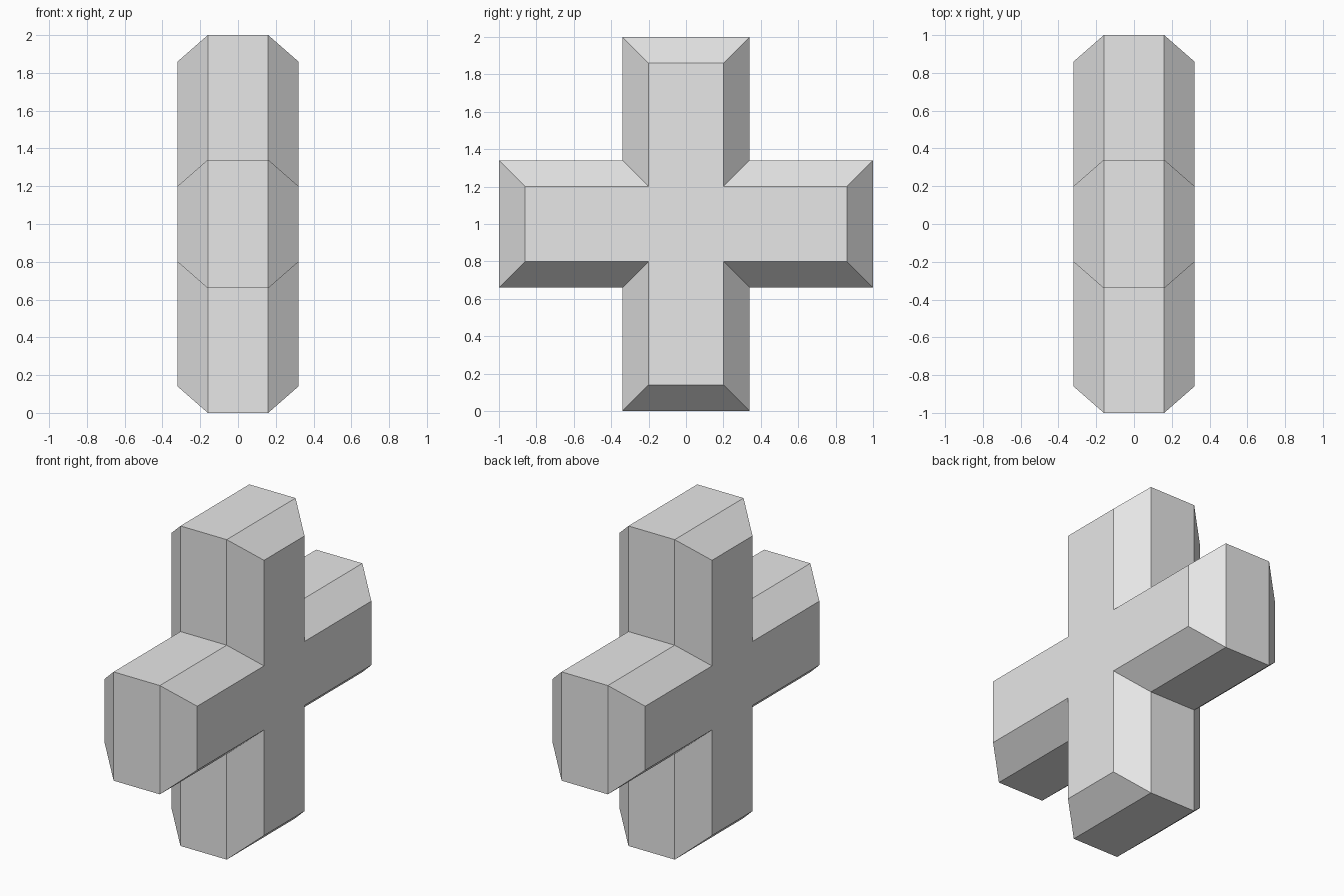
import bpy
import bmesh

if "Cube" in bpy.data.objects:
    bpy.data.objects.remove(bpy.data.objects["Cube"], do_unlink=True)

# Plain grey for the whole body
GREY = (0.8, 0.8, 0.8, 1.0)
grey = bpy.data.materials.new("light_grey")
grey.use_nodes = True
grey.diffuse_color = GREY
grey.node_tree.nodes["Principled BSDF"].inputs["Base Color"].default_value = GREY

CENTRE_Z = 1.0
ARM_LENGTH = 1.0
ARM_HALF_WIDTH = 0.34
BEVEL = 0.14
RIM_X = 0.16
FACE_X = 0.32


def cross_outline(length, half_width):
    """Twelve corners of a plus sign, one quarter turned four times."""
    points = []
    corners = [(length, -half_width), (length, half_width), (half_width, half_width)]
    for _ in range(4):
        points += corners
        corners = [(-v, u) for u, v in corners]
    return points


# Cross body: flat face, sloped bevel, straight rim, sloped bevel, flat face
bm = bmesh.new()
rings = []
for x, inset in ((-FACE_X, BEVEL), (-RIM_X, 0), (RIM_X, 0), (FACE_X, BEVEL)):
    outline = cross_outline(ARM_LENGTH - inset, ARM_HALF_WIDTH - inset)
    rings.append([bm.verts.new((x, y, z + CENTRE_Z)) for y, z in outline])

for low, high in zip(rings, rings[1:]):
    for i in range(len(low)):
        j = (i + 1) % len(low)
        bm.faces.new((low[i], low[j], high[j], high[i]))
bm.faces.new(rings[0])
bm.faces.new(rings[-1])
bmesh.ops.recalc_face_normals(bm, faces=bm.faces)

mesh = bpy.data.meshes.new("bevelled_cross")
bm.to_mesh(mesh)
bm.free()
mesh.materials.append(grey)
cross = bpy.data.objects.new("bevelled_cross", mesh)
bpy.context.collection.objects.link(cross)
